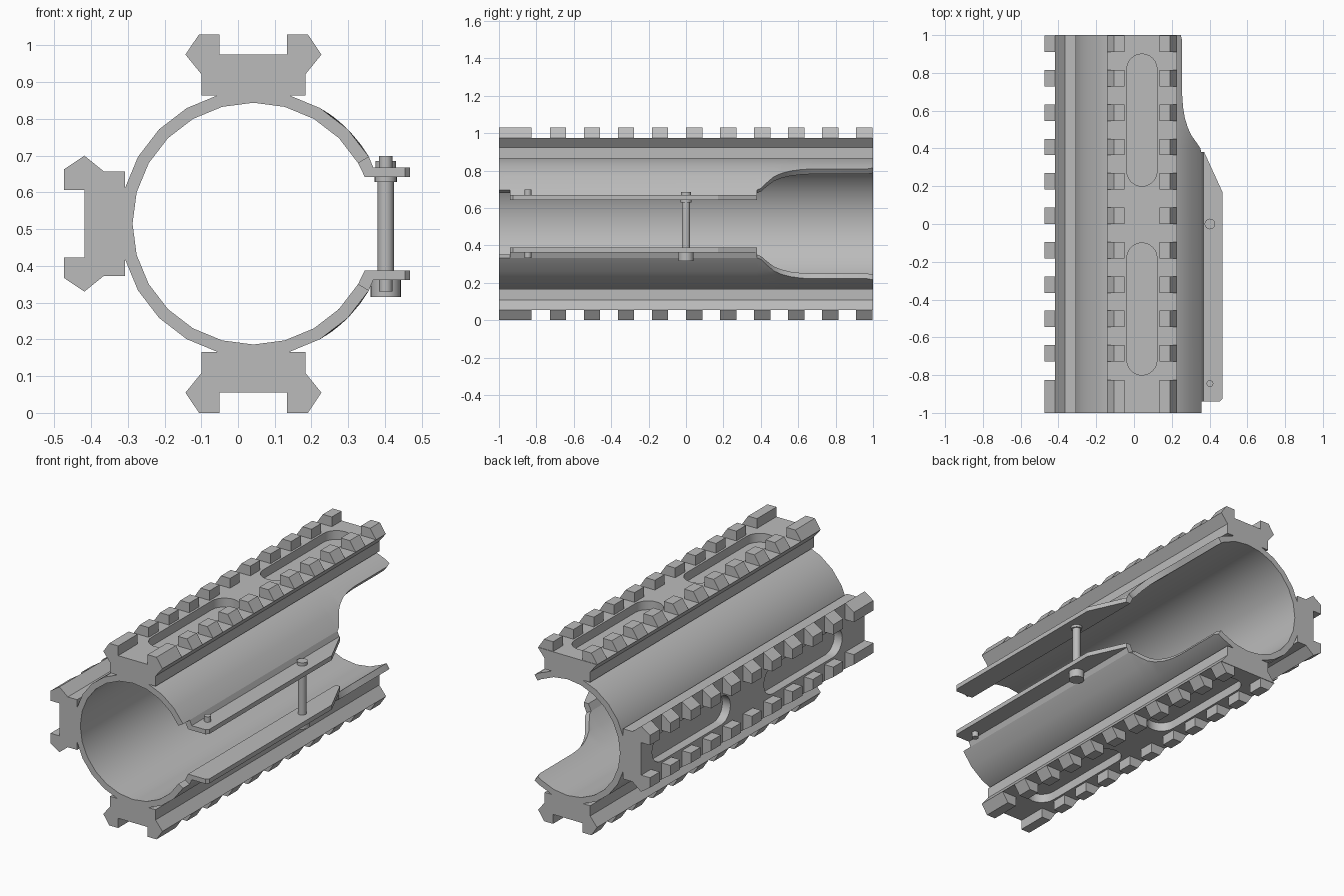
import bpy, bmesh
from math import sin, cos, pi, radians

if "Cube" in bpy.data.objects:
    bpy.data.objects.remove(bpy.data.objects["Cube"])

CX, CZ = 0.042, 0.515          # tube axis
R_IN, R_OUT = 0.329, 0.363

grey = bpy.data.materials.new("grey metal")
grey.use_nodes = True
colour = (0.5, 0.5, 0.5, 1)
grey.diffuse_color = colour
grey.node_tree.nodes["Principled BSDF"].inputs["Base Color"].default_value = colour


def add_object(name, bm):
    bmesh.ops.remove_doubles(bm, verts=bm.verts, dist=1e-5)
    bmesh.ops.recalc_face_normals(bm, faces=bm.faces)
    mesh = bpy.data.meshes.new(name)
    bm.to_mesh(mesh)
    bm.free()
    mesh.materials.append(grey)
    obj = bpy.data.objects.new(name, mesh)
    bpy.context.collection.objects.link(obj)
    return obj


def smooth(obj):
    bpy.ops.object.select_all(action='DESELECT')
    obj.select_set(True)
    bpy.context.view_layer.objects.active = obj
    bpy.ops.object.shade_smooth_by_angle(angle=radians(30))


def loft(bm, sections):
    """Join closed sections of equal length and cap both ends."""
    rings = [[bm.verts.new(p) for p in s] for s in sections]
    n = len(rings[0])
    for a, b in zip(rings, rings[1:]):
        for i in range(n):
            j = (i + 1) % n
            bm.faces.new((a[i], a[j], b[j], b[i]))
    bm.faces.new(rings[0])
    bm.faces.new(rings[-1])


def extrude_y(bm, profile, y0, y1):
    loft(bm, [[(x, y, z) for x, z in profile] for y in (y0, y1)])


def mirrored(half):
    return half + [(-x, z) for x, z in reversed(half)]


# Split tube: the opening widens towards the back
def arc_row(bm, y, start, r):
    angles = [min(max(30 + 15 * k, start), 360 - start) for k in range(21)]
    return [bm.verts.new((CX + r * cos(radians(a)), y, CZ + r * sin(radians(a)))) for a in angles]


bm = bmesh.new()
stations = [(-1, 30), (0.38, 30), (0.40, 31.5), (0.43, 37), (0.47, 44), (0.51, 48),
            (0.56, 51.2), (0.62, 53.2), (0.68, 54), (0.97, 54), (1, 55.5)]
rows = [(arc_row(bm, y, a, R_IN), arc_row(bm, y, a, R_OUT)) for y, a in stations]
for (i0, o0), (i1, o1) in zip(rows, rows[1:]):
    for k in range(20):
        bm.faces.new((o0[k], o0[k + 1], o1[k + 1], o1[k]))
        bm.faces.new((i0[k], i1[k], i1[k + 1], i0[k + 1]))
    for k in (0, 20):
        bm.faces.new((i0[k], o0[k], o1[k], i1[k]))
for inner, outer in (rows[0], rows[-1]):
    for k in range(20):
        bm.faces.new((inner[k], inner[k + 1], outer[k + 1], outer[k]))
bmesh.ops.dissolve_degenerate(bm, dist=1e-5, edges=bm.edges)
smooth(add_object("split_tube", bm))

# Clamp flanges above and below the gap
for name, side in (("upper_flange", 1), ("lower_flange", -1)):
    bm = bmesh.new()
    sections = []
    for y, edge in ((-0.94, 0.455), (-0.925, 0.468), (0.17, 0.468), (0.38, 0.372)):
        profile = [(CX + R_IN * cos(pi / 6), R_IN / 2), (0.345, 0.127), (edge, 0.127),
                   (edge, 0.153), (0.368, 0.153), (CX + R_OUT * cos(pi / 6), R_OUT / 2)]
        sections.append([(x, y, CZ + side * h) for x, h in profile])
    loft(bm, sections)
    add_object(name, bm)


# Rail body with two rounded recesses
def slot_cutter(y0, y1, r=0.08):
    bm = bmesh.new()
    outline = []
    for centre, turn in ((y1 - r, 0), (y0 + r, pi)):
        outline += [(r * cos(turn + pi * k / 12), centre + r * sin(turn + pi * k / 12))
                    for k in range(13)]
    loft(bm, [[(x, y, z) for x, y in outline] for z in (0.41, 0.6)])
    cutter = add_object("slot_cutter", bm)
    cutter.hide_render = True
    return cutter


bm = bmesh.new()
extrude_y(bm, mirrored([(0.142, 0.349), (0.142, 0.407), (0.185, 0.46)]), -1, 1)
body = add_object("top_rail", bm)
cutters = [slot_cutter(0.2, 0.9), slot_cutter(-0.8, -0.1)]
for cutter in cutters:
    mod = body.modifiers.new("slot", 'BOOLEAN')
    mod.operation = 'DIFFERENCE'
    mod.solver = 'EXACT'
    mod.object = cutter
graph = bpy.context.evaluated_depsgraph_get()
cut_mesh = bpy.data.meshes.new_from_object(body.evaluated_get(graph))
body.modifiers.clear()
body.data = cut_mesh
for cutter in cutters:
    bpy.data.objects.remove(cutter)
smooth(body)

# Rail teeth: a long front pair, then evenly spaced pairs
bm = bmesh.new()
spans = [(-1, -0.826)] + [(0.182 * k, min(0.182 * k + 0.087, 1)) for k in range(-4, 6)]
for y0, y1 in spans:
    for s in (1, -1):
        tooth = [(0.092, 0.455), (0.175, 0.455), (0.185, 0.46), (0.148, 0.515), (0.092, 0.515)]
        extrude_y(bm, [(s * x, z) for x, z in tooth], y0, y1)
teeth = add_object("top_rail_teeth", bm)

# Place the rail on the top, right side and bottom
for source in (body, teeth):
    source.location = (CX, 0, CZ)
    for place, turn in (("right", -90), ("bottom", 180)):
        copy = source.copy()
        copy.name = source.name.replace("top", place)
        copy.rotation_euler.y = radians(turn)
        bpy.context.collection.objects.link(copy)


# Clamp bolt and locating pins
def cylinder(name, y, r, z0, z1, sides=24):
    bm = bmesh.new()
    loft(bm, [[(0.402 + r * cos(2 * pi * k / sides), y + r * sin(2 * pi * k / sides), z)
               for k in range(sides)] for z in (z0, z1)])
    smooth(add_object(name, bm))


cylinder("bolt_shaft", 0, 0.022, 0.34, 0.67)
cylinder("bolt_collar", 0, 0.03, 0.628, 0.645)
cylinder("bolt_nut", 0, 0.028, 0.66, 0.686)
cylinder("bolt_head", 0, 0.041, 0.316, 0.366)
cylinder("upper_pin", -0.845, 0.018, 0.65, 0.699)
cylinder("lower_pin", -0.845, 0.018, 0.331, 0.38)
